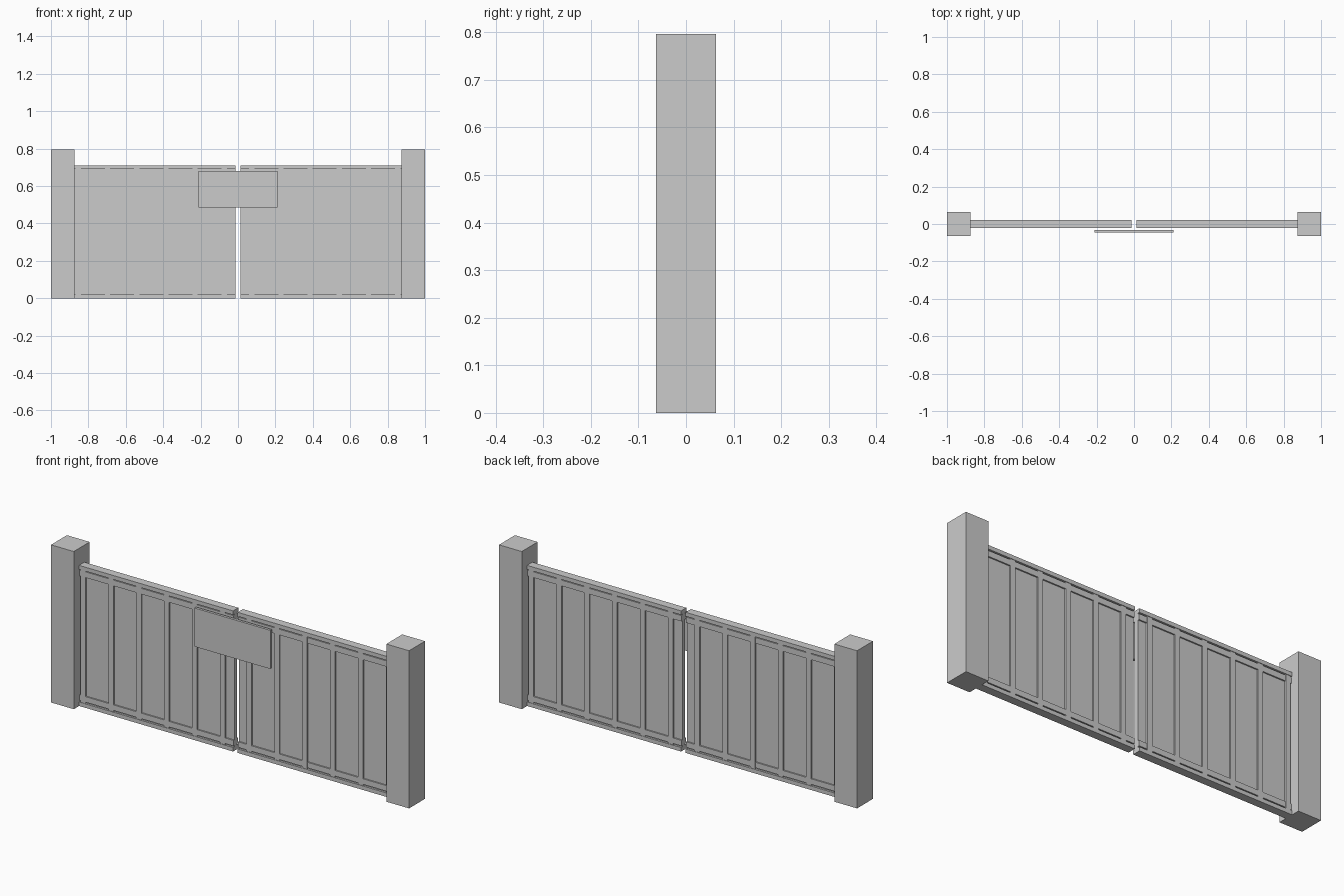
import bpy

if "Cube" in bpy.data.objects:
    bpy.data.objects.remove(bpy.data.objects["Cube"])


def box(name, x, y, z):
    """Axis-aligned box from (min, max) ranges."""
    verts = [(a, b, c) for a in x for b in y for c in z]
    faces = [(0, 1, 3, 2), (4, 6, 7, 5), (0, 4, 5, 1),
             (2, 3, 7, 6), (0, 2, 6, 4), (1, 5, 7, 3)]
    mesh = bpy.data.meshes.new(name)
    mesh.from_pydata(verts, [], faces)
    obj = bpy.data.objects.new(name, mesh)
    bpy.context.collection.objects.link(obj)
    return obj


def mirrored(name, x, half_depth, z):
    """Box on the right side, mirrored to the left one."""
    obj = box(name, x, (-half_depth, half_depth), z)
    mod = obj.modifiers.new("mirror", 'MIRROR')
    mod.use_axis = (True, False, False)
    mod.use_mirror_merge = False
    return obj


POST_X = 0.873
LEAF = (0.013, POST_X)

# Square end posts
mirrored("gate_post", (POST_X, 1.0), 0.0635, (0, 0.796))

# Recessed panel sheet of each leaf
mirrored("leaf_panel", LEAF, 0.011, (0.01, 0.70))

# Full-depth top and bottom bars
mirrored("bottom_bar", LEAF, 0.021, (0, 0.02))
mirrored("top_bar", LEAF, 0.021, (0.69, 0.71))

# Inner rails framing the panels
mirrored("lower_rail", LEAF, 0.018, (0.027, 0.055))
mirrored("upper_rail", LEAF, 0.018, (0.656, 0.685))

# Vertical battens between the panels
for i in range(6):
    c = 0.0735 + i * 0.156
    mirrored("batten", (c - 0.014, c + 0.014), 0.0185, (0.02, 0.69))

# Blank sign plate in front of the gap
box("sign_plate", (-0.212, 0.212), (-0.045, -0.032), (0.486, 0.681))
